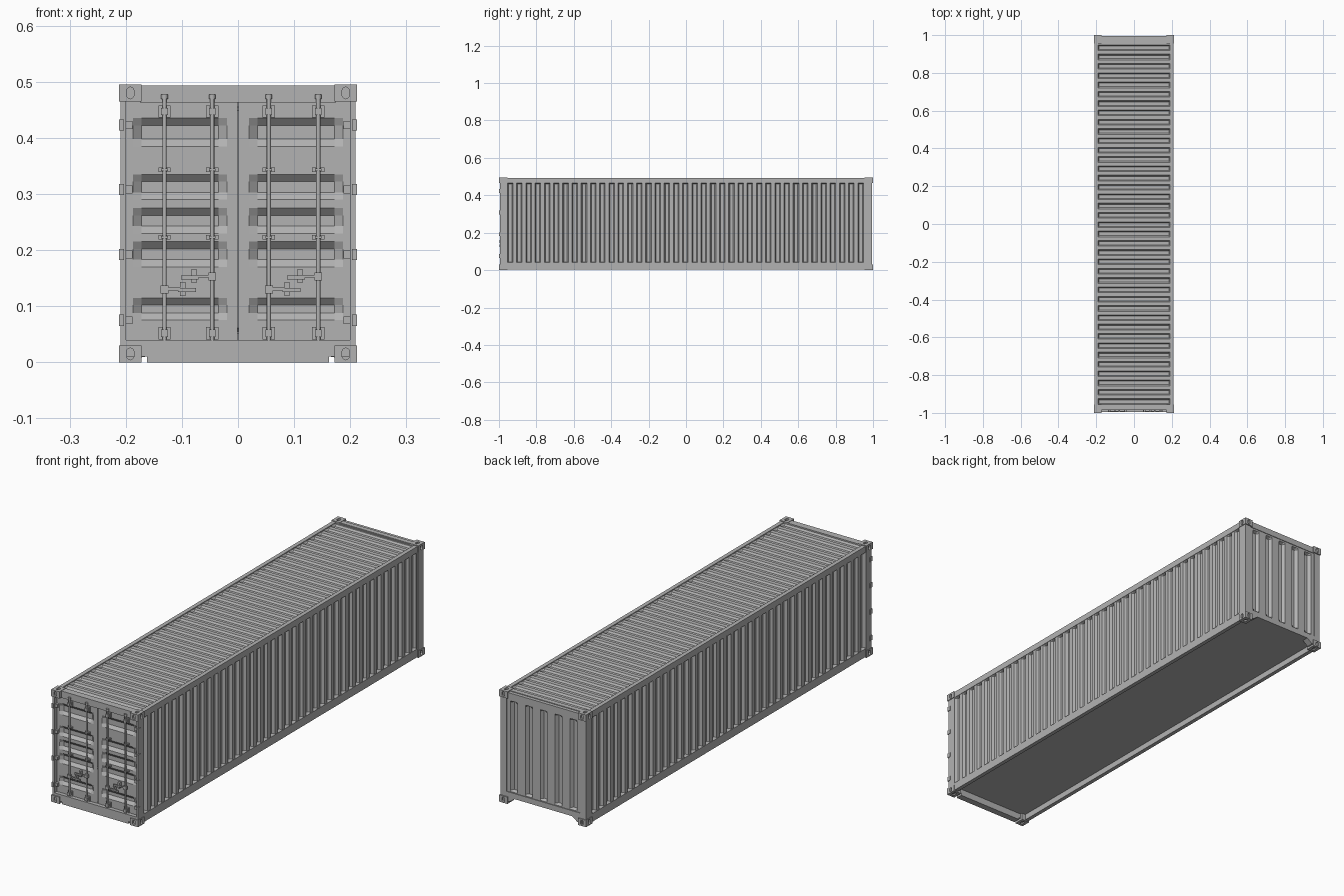
import bpy, bmesh, math
from mathutils import Vector

if "Cube" in bpy.data.objects:
    bpy.data.objects.remove(bpy.data.objects["Cube"])

GREY = (0.45, 0.45, 0.45, 1)
paint = bpy.data.materials.new("light grey paint")
paint.use_nodes = True
paint.diffuse_color = GREY
paint.node_tree.nodes["Principled BSDF"].inputs["Base Color"].default_value = GREY


def finish(name, bm, mirror=(False, False)):
    mesh = bpy.data.meshes.new(name)
    bm.to_mesh(mesh)
    bm.free()
    mesh.materials.append(paint)
    obj = bpy.data.objects.new(name, mesh)
    bpy.context.collection.objects.link(obj)
    if any(mirror):
        mod = obj.modifiers.new("Mirror", 'MIRROR')
        mod.use_axis = (mirror[0], mirror[1], False)
    return obj


def add_box(bm, x, y, z):
    v = [bm.verts.new((a, b, c)) for a in x for b in y for c in z]
    for f in ((0, 1, 3, 2), (4, 6, 7, 5), (0, 4, 5, 1), (2, 3, 7, 6), (0, 2, 6, 4), (1, 5, 7, 3)):
        bm.faces.new([v[i] for i in f])


def boxes(name, items, mirror=(False, False)):
    bm = bmesh.new()
    for item in items:
        add_box(bm, *item)
    bmesh.ops.recalc_face_normals(bm, faces=bm.faces[:])
    return finish(name, bm, mirror)


def prism(bm, points, place, start, end):
    """Extrude a 2D outline between two depths."""
    a = [bm.verts.new(place(u, v, start)) for u, v in points]
    b = [bm.verts.new(place(u, v, end)) for u, v in points]
    bm.faces.new(a)
    bm.faces.new(b[::-1])
    for i in range(len(a)):
        j = (i + 1) % len(a)
        bm.faces.new((a[j], a[i], b[i], b[j]))


def add_cylinder(bm, place, start, end, radius, sides=10):
    ring = [(radius * math.cos(math.tau * i / sides), radius * math.sin(math.tau * i / sides))
            for i in range(sides)]
    prism(bm, ring, place, start, end)


def stops(limits, bands, slope):
    """Grid lines for pressed bands, each flagged when it lies on a band floor."""
    out = [(limits[0], False)]
    for a, b in bands:
        out += [(a, False), (a + slope, True), (b - slope, True), (b, False)]
    return out + [(limits[1], False)]


def pressed_panel(name, us, vs, depth, place, outward, mirror=(False, False)):
    """Sheet with rectangular pressed grooves where u bands and v bands cross."""
    bm = bmesh.new()
    grid = [[bm.verts.new(place(u, v, depth if iu and iv else 0)) for v, iv in vs] for u, iu in us]
    for i in range(len(us) - 1):
        for j in range(len(vs) - 1):
            bm.faces.new((grid[i][j], grid[i + 1][j], grid[i + 1][j + 1], grid[i][j + 1]))
    bm.normal_update()
    if sum((f.normal * f.calc_area() for f in bm.faces), Vector()).dot(outward) < 0:
        bmesh.ops.reverse_faces(bm, faces=bm.faces[:])
    return finish(name, bm, mirror)


def even_bands(first, pitch, count, width):
    return [(first + i * pitch, first + i * pitch + width) for i in range(count)]


BOTH, SIDES = (True, True), (True, False)

# Corrugated side walls, roof and rear wall
ribs = stops((-0.97, 0.97), even_bands(-0.955, 0.0493, 39, 0.03), 0.006)
pressed_panel("side_wall", ribs, stops((0.03, 0.48), [(0.04, 0.465)], 0.004), 0.012,
              lambda u, v, d: (0.206 - d, u, v), Vector((1, 0, 0)), SIDES)
pressed_panel("roof", ribs, stops((-0.2, 0.2), [(-0.19, 0.19)], 0.005), 0.008,
              lambda u, v, d: (v, u, 0.487 - d), Vector((0, 0, 1)))
pressed_panel("rear_wall", stops((-0.2, 0.2), even_bands(-0.162, 0.0725, 5, 0.034), 0.009),
              stops((0.03, 0.48), [(0.055, 0.455)], 0.006), 0.014,
              lambda u, v, d: (u, 0.992 - d, v), Vector((0, 1, 0)))

# Floor and frame
boxes("floor", [((-0.2, 0.2), (-0.98, 0.98), (0.03, 0.038))])
boxes("bottom_rail", [((0.19, 0.208), (-0.96, 0.96), (0.004, 0.04))], SIDES)
boxes("top_rail", [((0.19, 0.208), (-0.96, 0.96), (0.465, 0.492))], SIDES)
boxes("corner_post", [((0.2, 0.209), (-0.995, -0.955), (0.025, 0.47)),
                      ((0.18, 0.209), (0.955, 0.995), (0.025, 0.47))], SIDES)
boxes("front_header", [((-0.175, 0.175), (-0.985, -0.955), (0.463, 0.493))])
boxes("rear_header", [((-0.175, 0.175), (0.955, 0.995), (0.463, 0.49)),
                      ((-0.172, 0.172), (0.958, 0.98), (0.49, 0.493))])
boxes("front_sill", [((-0.162, 0.162), (-0.995, -0.965), (0, 0.04)),
                     ((-0.2, 0.2), (-0.995, -0.965), (0.01, 0.04))])

# Rear sill with its raised underside
bm = bmesh.new()
outline = [(-0.19, 0.006), (-0.165, 0.01), (-0.14, 0.028), (0.14, 0.028), (0.165, 0.01),
           (0.19, 0.006), (0.19, 0.052), (-0.19, 0.052)]
prism(bm, outline, lambda u, v, d: (u, d, v), 0.965, 0.995)
bmesh.ops.recalc_face_normals(bm, faces=bm.faces[:])
finish("rear_sill", bm)


# Corner castings with oval sockets
def oval(bm, place, start, end, r=0.0065, half=0.004):
    pts = [(r * math.cos(t), r * math.sin(t) + (half if i < 7 else -half))
           for i in range(14) for t in [math.pi * (i if i < 7 else i - 1) / 6]]
    prism(bm, pts, place, start, end)


for level, z0, cap in (("bottom", 0, 0), ("top", 0.465, 0.495)):
    bm = bmesh.new()
    zc = z0 + 0.015
    oval(bm, lambda u, v, d: (0.192 + u, d, zc + v), -1.01, -0.992)
    oval(bm, lambda u, v, d: (d, -0.977 + u, zc + v), 0.204, 0.22)
    oval(bm, lambda u, v, d: (0.192 + u, -0.977 + v, d), cap - 0.006, cap + 0.006)
    bmesh.ops.recalc_face_normals(bm, faces=bm.faces[:])
    cutter = finish(level + "_socket_cutter", bm)
    cutter.hide_render = True
    cutter.hide_set(True)
    casting = boxes(level + "_corner_casting", [((0.172, 0.212), (-1, -0.955), (z0, z0 + 0.03))])
    cut = casting.modifiers.new("Sockets", 'BOOLEAN')
    cut.operation, cut.solver, cut.object = 'DIFFERENCE', 'EXACT', cutter
    casting.modifiers.new("Mirror", 'MIRROR').use_axis = (True, True, False)

# Doors with horizontal pressings
bands = [(0.075, 0.115), (0.17, 0.215), (0.23, 0.275), (0.29, 0.335), (0.385, 0.435)]
pressed_panel("door", stops((0.001, 0.2), [(0.02, 0.187)], 0.015),
              stops((0.038, 0.465), bands, 0.013), 0.012,
              lambda u, v, d: (u, -0.978 + d, v), Vector((0, -1, 0)), SIDES)

# Door hinges wrapping the posts
boxes("hinge", [part for z in (0.075, 0.192, 0.308, 0.423) for part in (
    ((0.188, 0.206), (-0.99, -0.975), (z - 0.007, z + 0.007)),
    ((0.203, 0.212), (-0.999, -0.982), (z - 0.01, z + 0.01)))], SIDES)

# Locking rods with guides, end cams and handles
ROD_Y = -0.989
rods = ((-0.131, 1, 0.13), (-0.046, -1, 0.153), (0.055, 1, 0.13), (0.143, -1, 0.153))
bm = bmesh.new()
for x, way, hz in rods:
    add_cylinder(bm, lambda u, v, d: (x + u, ROD_Y + v, d), 0.028, 0.476, 0.0038)
    for z in (0.03, 0.473):
        add_cylinder(bm, lambda u, v, d: (x + u, ROD_Y + v, d), z - 0.004, z + 0.004, 0.006)
bmesh.ops.recalc_face_normals(bm, faces=bm.faces[:])
finish("locking_rods", bm)

guides, handles = [], []
for x, way, hz in rods:
    for z, h in ((0.052, 0.011), (0.447, 0.011), (0.223, 0.004), (0.343, 0.004)):
        guides.append(((x - 0.011, x + 0.011), (-0.984, -0.976), (z - h, z + h)))
        guides.append(((x - 0.006, x + 0.006), (-0.995, -0.98), (z - h * 0.6, z + h * 0.6)))
    span = lambda a, b: tuple(sorted((x + way * a, x + way * b)))
    handles.append((span(-0.005, 0.028), (-0.996, -0.991), (hz - 0.002, hz + 0.003)))
    handles.append((span(0.024, 0.056), (-0.996, -0.991), (hz - 0.005, hz + 0.002)))
    handles.append((span(0.028, 0.037), (-0.991, -0.976), (hz - 0.012, hz + 0.013)))
    handles.append((span(-0.007, 0.007), (-0.996, -0.984), (hz - 0.007, hz + 0.007)))
boxes("rod_guides", guides)
boxes("door_handles", handles)

# Smooth shading on the round rods only
rod_obj = bpy.data.objects["locking_rods"]
bpy.context.view_layer.objects.active = rod_obj
rod_obj.select_set(True)
bpy.ops.object.shade_smooth_by_angle(angle=math.radians(40))
